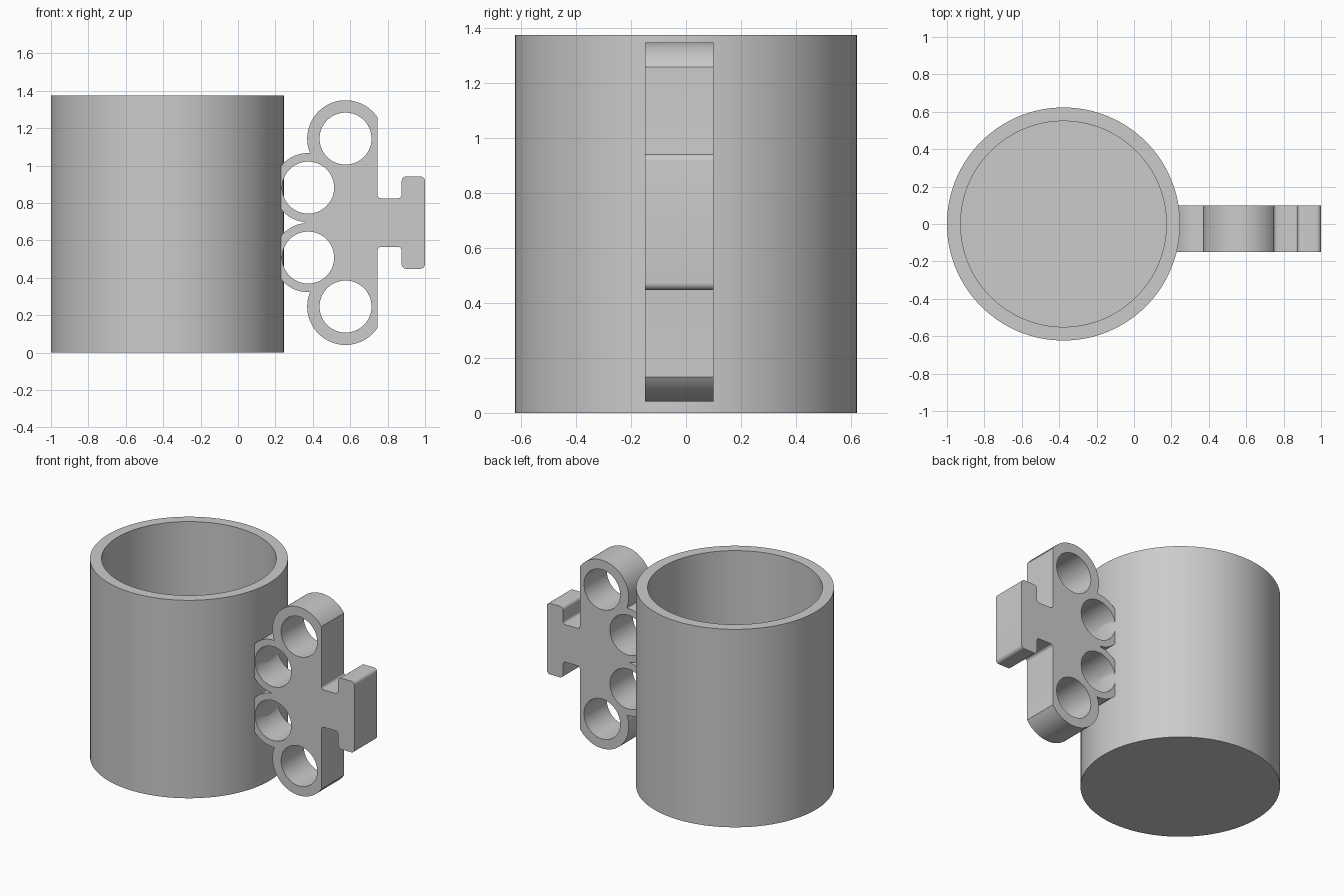
import bpy, bmesh
from math import radians, cos, sin, acos, degrees, pi
from mathutils import Matrix, Vector

cube = bpy.data.objects.get("Cube")
if cube:
    bpy.data.objects.remove(cube, do_unlink=True)

grey = bpy.data.materials.new("plain grey")
grey.use_nodes = True
COLOUR = (0.6, 0.6, 0.6, 1)
grey.diffuse_color = COLOUR
grey.node_tree.nodes["Principled BSDF"].inputs["Base Color"].default_value = COLOUR


def finish(obj):
    """Weld, fix normals, shade smooth with sharp edges kept."""
    bm = bmesh.new()
    bm.from_mesh(obj.data)
    bmesh.ops.remove_doubles(bm, verts=bm.verts, dist=0.0005)
    bmesh.ops.recalc_face_normals(bm, faces=bm.faces)
    bm.to_mesh(obj.data)
    bm.free()
    obj.data.materials.clear()
    obj.data.materials.append(grey)
    bpy.ops.object.select_all(action='DESELECT')
    obj.select_set(True)
    bpy.context.view_layer.objects.active = obj
    bpy.ops.object.shade_smooth_by_angle(angle=radians(30))


def arc(cx, cy, r, start, end, steps):
    angles = [radians(start + (end - start) * i / steps) for i in range(steps + 1)]
    return [(cx + r * cos(a), cy + r * sin(a)) for a in angles]


# Cup: wall and floor profile turned around the vertical axis
CUP_X, CUP_R, INNER_R, HEIGHT, FLOOR = -0.377, 0.623, 0.55, 1.375, 0.075
profile = [(0, 0), (CUP_R, 0), (CUP_R, HEIGHT), (INNER_R, HEIGHT), (INNER_R, FLOOR), (0, FLOOR)]
bm = bmesh.new()
verts = [bm.verts.new((r, 0, z)) for r, z in profile]
edges = [bm.edges.new(pair) for pair in zip(verts, verts[1:])]
bmesh.ops.spin(bm, geom=verts + edges, cent=(0, 0, 0), axis=(0, 0, 1),
               angle=2 * pi, steps=128, use_merge=True)
bmesh.ops.translate(bm, verts=bm.verts, vec=(CUP_X, 0, 0))
mesh = bpy.data.meshes.new("cup")
bm.to_mesh(mesh)
bm.free()
cup = bpy.data.objects.new("cup", mesh)
bpy.context.collection.objects.link(cup)
finish(cup)

# Handle outline: upper half, heights measured from the handle's middle line
MID_Z, EDGE_X, FLAT_X = 0.695, 0.745, 0.23
OUTER, OUTER_R = Vector((0.575, 0.449)), 0.205
INNER, INNER_LOBE_R = Vector((0.375, 0.187)), 0.185
HOLE_R = 0.139
outer_start = degrees(acos((EDGE_X - OUTER.x) / OUTER_R))
flat_angle = degrees(acos((FLAT_X - INNER.x) / INNER_LOBE_R))

half = arc(0.975, 0.222, 0.025, 0, 90, 6)            # end bar corners
half += arc(0.9, 0.222, 0.025, 90, 180, 6)
half += arc(0.855, 0.15, 0.02, 0, -90, 6)            # neck fillets
half += arc(0.765, 0.15, 0.02, 270, 180, 6)
half += arc(*OUTER, OUTER_R, outer_start, 202, 40)   # outer finger ring
half += arc(*INNER, INNER_LOBE_R, 87, flat_angle, 14)  # inner finger ring
half += arc(*INNER, INNER_LOBE_R, 360 - flat_angle, 265, 14)
outline = half + [(x, -y) for x, y in reversed(half)]

# Handle: filled outline with four holes, given thickness
curve = bpy.data.curves.new("handle", 'CURVE')
curve.dimensions = '2D'
curve.fill_mode = 'BOTH'
curve.extrude = 0.125
loops = [outline]
for side in (1, -1):
    for centre in (OUTER, INNER):
        loops.append(arc(centre.x, side * centre.y, HOLE_R, 0, 354.375, 63))
for loop in loops:
    spline = curve.splines.new('POLY')
    spline.points.add(len(loop) - 1)
    for point, (x, y) in zip(spline.points, loop):
        point.co = (x, y, 0, 1)
    spline.use_cyclic_u = True
handle = bpy.data.objects.new("handle", curve)
bpy.context.collection.objects.link(handle)
bpy.ops.object.select_all(action='DESELECT')
handle.select_set(True)
bpy.context.view_layer.objects.active = handle
bpy.ops.object.convert(target='MESH')
handle = bpy.context.view_layer.objects.active
handle.data.transform(Matrix.Translation((0, -0.025, MID_Z)) @ Matrix.Rotation(pi / 2, 4, 'X'))
finish(handle)
